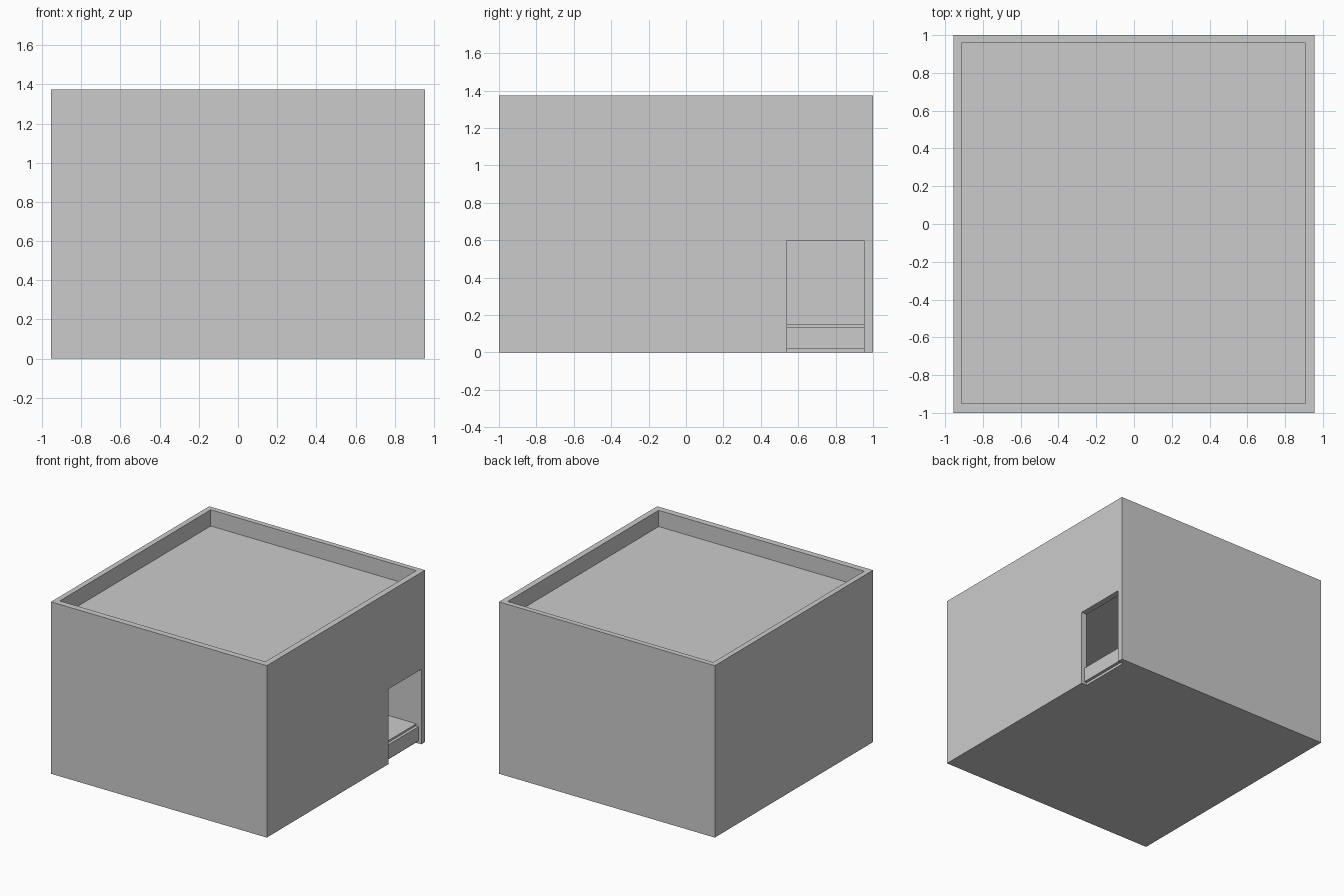
import bpy

if "Cube" in bpy.data.objects:
    bpy.data.objects.remove(bpy.data.objects["Cube"])


def box(name, lo, hi):
    """Axis-aligned box between two corners."""
    bpy.ops.mesh.primitive_cube_add(
        size=1, location=[(a + b) / 2 for a, b in zip(lo, hi)])
    obj = bpy.context.object
    obj.name = name
    obj.scale = [b - a for a, b in zip(lo, hi)]
    bpy.ops.object.transform_apply(location=True, rotation=True, scale=True)
    return obj


def cut(target, name, lo, hi):
    """Subtract a box from the target and remove the cutter."""
    cutter = box(name, lo, hi)
    cutter.hide_render = True
    mod = target.modifiers.new(name, 'BOOLEAN')
    mod.operation = 'DIFFERENCE'
    mod.solver = 'EXACT'
    mod.object = cutter
    bpy.context.view_layer.objects.active = target
    bpy.ops.object.modifier_apply(modifier=mod.name)
    bpy.data.objects.remove(cutter, do_unlink=True)


# Outer block of the flat-roofed building
building = box("building", (-0.955, -1, 0), (0.955, 1, 1.375))

# Sunken roof behind the parapet
cut(building, "roof_pocket", (-0.912, -0.95, 1.245), (0.907, 0.958, 1.5))

# Hollow room
cut(building, "room", (-0.912, -0.95, 0.15), (0.907, 0.958, 1.2))

# Doorway through the right wall
cut(building, "doorway", (0.85, 0.54, 0.15), (1.1, 0.953, 0.6))

# Stepped threshold: ledge, recessed riser and shallow undercut
cut(building, "ledge", (0.907, 0.54, 0.135), (1.1, 0.953, 0.2))
cut(building, "riser", (0.93, 0.54, -0.1), (1.1, 0.953, 0.17))
cut(building, "undercut", (0.907, 0.54, -0.1), (1.1, 0.953, 0.02))
